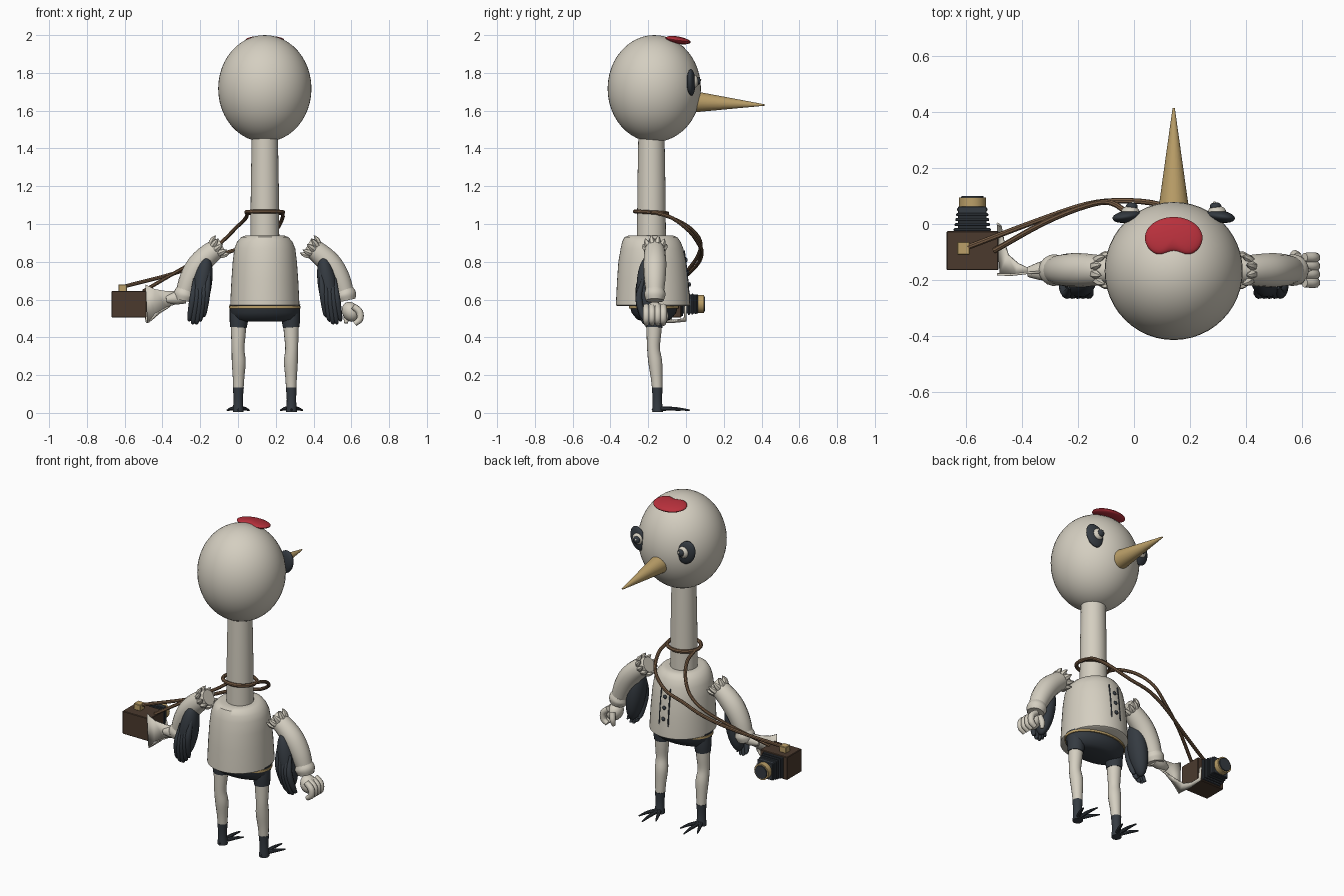
import bpy, bmesh, math
from mathutils import Vector, Matrix

CX = 0.142  # symmetry line of the bird


def mat(name, *rgb):
    m = bpy.data.materials.new(name)
    m.diffuse_color = (*rgb, 1)
    return m


WHITE = mat("cream_white", 0.66, 0.62, 0.53)
DARK = mat("slate_black", 0.035, 0.043, 0.053)
BROWN = mat("dark_wood", 0.07, 0.042, 0.027)
STRAP = mat("leather", 0.19, 0.11, 0.06)
GOLD = mat("brass", 0.50, 0.35, 0.14)
RED = mat("crown_red", 0.48, 0.03, 0.045)


def finish(bm, name, m, angle=40):
    bmesh.ops.recalc_face_normals(bm, faces=bm.faces)
    me = bpy.data.meshes.new(name)
    bm.to_mesh(me)
    bm.free()
    me.materials.append(m)
    ob = bpy.data.objects.new(name, me)
    bpy.context.collection.objects.link(ob)
    bpy.ops.object.select_all(action='DESELECT')
    ob.select_set(True)
    bpy.context.view_layer.objects.active = ob
    bpy.ops.object.shade_smooth_by_angle(angle=math.radians(angle))
    return ob


def loft(name, rings, m, caps=True):
    bm = bmesh.new()
    vs = [[bm.verts.new(p) for p in r] for r in rings]
    n = len(vs[0])
    for a, b in zip(vs, vs[1:]):
        for i in range(n):
            j = (i + 1) % n
            bm.faces.new((a[i], a[j], b[j], b[i]))
    if caps:
        bm.faces.new(vs[0])
        bm.faces.new(vs[-1])
    return finish(bm, name, m)


def smooth_path(pts, steps):
    """Catmull-Rom through (x, y, z, radius) points."""
    p = [Vector(q) for q in pts]
    p = [2 * p[0] - p[1]] + p + [2 * p[-1] - p[-2]]
    out = []
    for a, b, c, d in zip(p, p[1:], p[2:], p[3:]):
        for k in range(steps):
            t = k / steps
            out.append(0.5 * (2 * b + (c - a) * t + (2 * a - 5 * b + 4 * c - d) * t * t
                              + (3 * b - a - 3 * c + d) * t ** 3))
    return out + [p[-2]]


def tube(name, pts, m, sides=16, steps=4):
    path = smooth_path(pts, steps)
    rings = []
    ref = Vector((0.1, 1, 0.05))
    for i, q in enumerate(path):
        t = (path[min(i + 1, len(path) - 1)] - path[max(i - 1, 0)]).to_3d().normalized()
        u = (ref - t * ref.dot(t)).normalized()
        ref, v = u, t.cross(u)
        rings.append([q.to_3d() + max(q[3], 0.002) * (u * math.cos(2 * math.pi * k / sides)
                      + v * math.sin(2 * math.pi * k / sides)) for k in range(sides)])
    return loft(name, rings, m)


def ellipse_rings(name, rows, m, n=48):
    """Rows of (x, y, z, rx, ry) stacked in height."""
    return loft(name, [[(x + rx * math.cos(2 * math.pi * k / n), y + ry * math.sin(2 * math.pi * k / n), z)
                        for k in range(n)] for x, y, z, rx, ry in rows], m)


def ball(name, loc, size, m, rot=(0, 0, 0), seg=24):
    bm = bmesh.new()
    bmesh.ops.create_uvsphere(bm, u_segments=seg, v_segments=seg // 2, radius=1)
    ob = finish(bm, name, m)
    ob.location, ob.scale, ob.rotation_euler = loc, size, rot
    return ob


def box(name, lo, hi, m, bevel=0.003):
    bm = bmesh.new()
    bmesh.ops.create_cube(bm, size=1)
    lo, hi = Vector(lo), Vector(hi)
    bm.transform(Matrix.Translation((lo + hi) / 2) @ Matrix.Diagonal((*(hi - lo), 1)))
    bmesh.ops.bevel(bm, geom=bm.edges[:], offset=bevel, segments=1, affect='EDGES')
    return finish(bm, name, m, 30)


def cone_y(name, x, z, y0, y1, r0, r1, m, z1=None):
    n = 32
    return loft(name, [[(x + r * math.cos(2 * math.pi * k / n), y, zz + r * math.sin(2 * math.pi * k / n))
                        for k in range(n)] for y, r, zz in ((y0, r0, z), (y1, r1, z if z1 is None else z1))], m)


# Head, neck and beak
ball("head", (CX, -0.168, 1.717), (0.247, 0.247, 0.283), WHITE, seg=48)
ellipse_rings("neck", [(CX, -0.183, z, r, r) for z, r in ((0.88, 0.077), (1.2, 0.074), (1.48, 0.069))], WHITE)
cone_y("beak", CX, 1.648, 0.03, 0.415, 0.058, 0.004, GOLD, 1.63)

# Kidney-shaped red crown patch
rows = []
for j in range(-7, 8):
    a = j / 7 * math.pi / 2
    t, lift = max(math.cos(a), 0.01), math.sin(a)
    ring = []
    for k in range(48):
        b = 2 * math.pi * k / 48
        x, y = 0.103 * math.cos(b), 0.075 * math.sin(b)
        y += 0.027 * math.exp(-(x / 0.045) ** 2) * max(0, -math.sin(b))
        ring.append((CX + x * t, -0.05 + y * t, 1.974 - 0.15 * y * t + 0.02 * lift))
    rows.append(ring)
loft("crown_patch", rows, RED)

# Coat: rounded shoulders widening to the hem
ellipse_rings("coat", [(CX, y, z, rx, ry) for z, y, rx, ry in (
    (0.565, -0.175, 0.176, 0.188), (0.57, -0.175, 0.183, 0.196), (0.6, -0.175, 0.182, 0.195),
    (0.7, -0.176, 0.177, 0.189), (0.8, -0.178, 0.170, 0.180), (0.87, -0.18, 0.161, 0.166),
    (0.905, -0.183, 0.147, 0.155), (0.93, -0.186, 0.125, 0.14), (0.94, -0.186, 0.1, 0.115),
    (0.935, -0.185, 0.07, 0.075))], WHITE)
tube("coat_placket", [(CX + 0.03, -0.01, 0.86, 0.004), (CX + 0.03, 0.004, 0.75, 0.004),
                      (CX + 0.03, 0.014, 0.64, 0.004)], DARK, 8)
tube("coat_seam", [(CX - 0.03, -0.01, 0.86, 0.004), (CX - 0.03, 0.004, 0.75, 0.004),
                   (CX - 0.03, 0.014, 0.64, 0.004)], DARK, 8)
for z in (0.68, 0.745, 0.81):
    ball("coat_button", (CX, 0.018 - (z - 0.68) * 0.13, z), (0.012, 0.008, 0.012), DARK, seg=12)

# Briefs and brass waist trim
ellipse_rings("briefs", [(CX, -0.17, z, rx, ry) for z, rx, ry in (
    (0.485, 0.12, 0.06), (0.495, 0.16, 0.09), (0.53, 0.182, 0.118), (0.575, 0.188, 0.13))], DARK)
ellipse_rings("waist_trim", [(CX, -0.17, 0.553, 0.19, 0.132), (CX, -0.17, 0.566, 0.19, 0.132)], GOLD)

for s, side in ((-1, "right"), (1, "left")):
    def X(d):
        return CX + s * d

    # Eye: dark patch, pale eyeball, pupil
    ball(side + "_eye_patch", (X(0.165), 0.027, 1.75), (0.053, 0.022, 0.072), DARK, (0, s * 0.3, -s * 0.15))
    ball(side + "_eyeball", (X(0.155), 0.042, 1.755), (0.033, 0.024, 0.035), WHITE)
    ball(side + "_pupil", (X(0.150), 0.062, 1.757), (0.021, 0.016, 0.021), DARK)
    ball(side + "_eye_glint", (X(0.146), 0.076, 1.763), (0.006, 0.005, 0.006), WHITE, seg=12)

    # Leg, leg cuff, ankle and toes
    tube(side + "_leg", [(X(0.138), -0.168, 0.5, 0.043), (X(0.140), -0.17, 0.42, 0.039),
                         (X(0.142), -0.172, 0.34, 0.034), (X(0.138), -0.163, 0.27, 0.037),
                         (X(0.139), -0.156, 0.19, 0.031), (X(0.14), -0.152, 0.12, 0.027)], WHITE)
    tube(side + "_leg_cuff", [(X(0.133), -0.168, 0.55, 0.053), (X(0.137), -0.168, 0.5, 0.05),
                              (X(0.14), -0.169, 0.452, 0.044)], DARK)
    tube(side + "_ankle", [(X(0.14), -0.152, 0.135, 0.029), (X(0.141), -0.152, 0.07, 0.025),
                           (X(0.141), -0.15, 0.005, 0.029)], DARK)
    for dx, dy in ((-0.058, 0.12), (0, 0.17), (0.058, 0.12), (0.0, -0.03)):
        tube(side + "_toe", [(X(0.141), -0.15, 0.022, 0.013), (X(0.141) + dx * 0.6, -0.15 + dy * 0.55, 0.022, 0.01),
                             (X(0.141) + dx, -0.15 + dy, 0.014, 0.004)], DARK, 8)

    # Sleeve with rolled cuff and ragged shoulder edge
    tube(side + "_sleeve", [(X(0.225), -0.165, 0.885, 0.045), (X(0.275), -0.165, 0.855, 0.055),
                            (X(0.345), -0.165, 0.79, 0.061), (X(0.395), -0.165, 0.71, 0.057),
                            (X(0.43), -0.165, 0.62, 0.046)], WHITE)
    tube(side + "_sleeve_cuff", [(X(0.418), -0.165, 0.65, 0.05), (X(0.427), -0.165, 0.625, 0.057),
                                 (X(0.434), -0.165, 0.595, 0.048)], WHITE)
    axis = Vector((s * -0.75, 0, 0.6)).normalized()
    u, v = Vector((0, 1, 0)), axis.cross(Vector((0, 1, 0)))
    for k in range(10):
        a = 2 * math.pi * k / 10
        d = u * math.cos(a) + v * math.sin(a)
        c = Vector((X(0.25), -0.165, 0.872))
        q = [c + d * 0.042 - axis * 0.01, c + d * 0.055 + axis * 0.01, c + d * 0.062 + axis * 0.034]
        tube(side + "_shoulder_tuft", [(*p, r) for p, r in zip(q, (0.018, 0.014, 0.002))], WHITE, 6, 2)

    # Dark wing feathers behind the forearm
    ball(side + "_wing", (X(0.335), -0.2, 0.665), (0.052, 0.062, 0.168), DARK, (0, -s * 0.17, 0))
    for k in range(5):
        d = 0.305 + 0.019 * k
        top, low = 0.77 - 0.015 * k, 0.53 - 0.04 * math.sin(k * math.pi / 5)
        tube(side + "_feather", [(X(d - 0.01), -0.225, top, 0.008), (X(d), -0.25, (top + low) / 2, 0.018),
                                 (X(d + 0.016), -0.225, low, 0.014), (X(d + 0.022), -0.205, low - 0.02, 0.003)],
             DARK, 10)

# Left hand: closed fist
ball("left_palm", (0.597, -0.165, 0.535), (0.045, 0.052, 0.055), WHITE, (0, -0.5, 0))
for k in range(4):
    y = -0.21 + 0.03 * k
    tube("left_finger", [(0.61, y, 0.565, 0.017), (0.643, y, 0.535, 0.019), (0.645, y, 0.495, 0.018),
                         (0.618, y, 0.472, 0.014)], WHITE, 10)
tube("left_thumb", [(0.585, -0.12, 0.55, 0.018), (0.575, -0.11, 0.51, 0.017), (0.572, -0.115, 0.475, 0.01)], WHITE, 10)

# Right hand: wrist flaring into a thin sheet that wraps the box corner
tube("right_wrist", [(-0.28, -0.165, 0.615, 0.036), (-0.33, -0.168, 0.608, 0.034),
                     (-0.38, -0.172, 0.6, 0.018)], WHITE)


def sheet(name, cols):
    """Cols of (x0, y0, z0, x1, y1, z1): two edges of a ribbon."""
    bm = bmesh.new()
    vs = [(bm.verts.new(c[:3]), bm.verts.new(c[3:])) for c in cols]
    for a, b in zip(vs, vs[1:]):
        bm.faces.new((a[0], b[0], b[1], a[1]))
    ob = finish(bm, name, WHITE)
    mod = ob.modifiers.new("thickness", 'SOLIDIFY')
    mod.thickness, mod.offset = 0.008, 0


sheet("right_hand_back", [(-0.31, -0.17, 0.58, -0.31, -0.17, 0.645), (-0.38, -0.175, 0.56, -0.38, -0.175, 0.645),
                          (-0.44, -0.182, 0.525, -0.44, -0.182, 0.655), (-0.48, -0.18, 0.475, -0.49, -0.18, 0.68)])
sheet("right_hand_under", [(-0.36, -0.17, 0.565, -0.36, -0.165, 0.565), (-0.42, -0.178, 0.535, -0.415, -0.14, 0.53),
                           (-0.478, -0.178, 0.478, -0.45, -0.11, 0.5), (-0.486, -0.08, 0.478, -0.466, -0.06, 0.49),
                           (-0.488, 0.0, 0.485, -0.476, -0.01, 0.5), (-0.49, 0.003, 0.57, -0.48, -0.006, 0.565)])

# Box camera with bellows, lens and viewfinder
box("camera_body", (-0.67, -0.165, 0.505), (-0.485, -0.025, 0.645), BROWN)
for k in range(5):
    g = 0.003 * k
    box("bellows_fold", (-0.645 + g, -0.026 + k * 0.018, 0.512 + g), (-0.512 - g, -0.015 + k * 0.018, 0.640 - g), DARK)
box("bellows_core", (-0.63, -0.03, 0.525), (-0.527, 0.063, 0.628), DARK)
cone_y("lens_barrel", -0.578, 0.577, 0.055, 0.095, 0.048, 0.048, GOLD)
cone_y("lens_rim", -0.578, 0.577, 0.09, 0.101, 0.041, 0.039, DARK)
box("viewfinder", (-0.633, -0.11, 0.643), (-0.587, -0.064, 0.681), GOLD)

# Leather strap: neck loop and two runs to the camera
loop = [(CX + 0.098 * math.cos(a), -0.185 + 0.085 * math.sin(a), 1.062 - 0.05 * math.sin(a) * 0.1, 0.011)
        for a in [2 * math.pi * k / 12 for k in range(13)]]
tube("strap_neck_loop", loop, STRAP, 8)
tube("strap_long_run", [(0.235, -0.16, 1.06, 0.01), (0.235, -0.07, 1.03, 0.01), (0.195, 0.02, 0.96, 0.01),
                        (0.09, 0.07, 0.89, 0.01), (-0.04, 0.083, 0.855, 0.01), (-0.17, 0.07, 0.8, 0.01),
                        (-0.35, 0.01, 0.735, 0.01), (-0.6, -0.085, 0.67, 0.01)], STRAP, 8)
tube("strap_short_run", [(0.05, -0.16, 1.06, 0.01), (0.04, -0.07, 1.03, 0.01), (-0.01, 0.02, 0.98, 0.01),
                         (-0.08, 0.075, 0.91, 0.01), (-0.17, 0.065, 0.835, 0.01), (-0.32, 0.005, 0.75, 0.01),
                         (-0.5, -0.095, 0.645, 0.01)], STRAP, 8)
